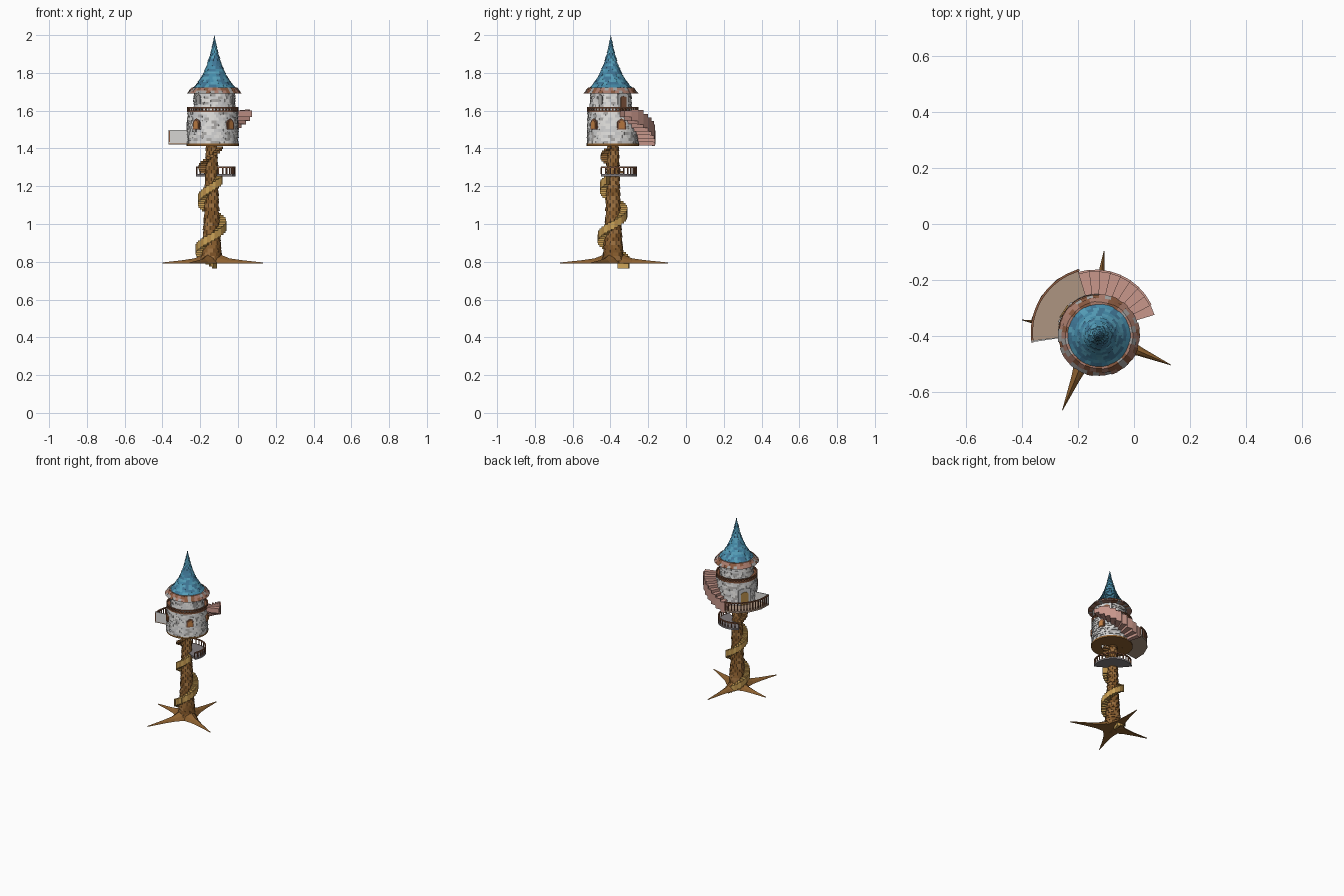
import bpy, bmesh, math, random
from math import sin, cos, radians as rad

if "Cube" in bpy.data.objects:
    bpy.data.objects.remove(bpy.data.objects["Cube"])
random.seed(4)

TRUNK, BODY, TOP = (-0.14, -0.386), (-0.134, -0.388), (-0.125, -0.398)
mats = {}
COL = dict(stone=(.55, .55, .55), pale=(.72, .71, .69), dark=(.38, .37, .36), bark=(.27, .12, .03),
           bark2=(.2, .085, .02), bark3=(.33, .16, .05), oak=(.62, .38, .1), oak2=(.5, .28, .07),
           brown=(.25, .1, .05), floor=(.42, .3, .22), red=(.58, .31, .26), blue=(.06, .26, .4),
           blue2=(.09, .34, .48), blue3=(.05, .18, .3), glow=(.55, .22, .06), eave=(.4, .2, .15),
           slate=(.22, .2, .21))


def mat(k):
    if k not in mats:
        mats[k] = bpy.data.materials.new(k)
        mats[k].diffuse_color = (*COL[k], 1)
    return mats[k]


def finish(bm, name, cols):
    bmesh.ops.recalc_face_normals(bm, faces=bm.faces)
    me = bpy.data.meshes.new(name)
    bm.to_mesh(me)
    bm.free()
    for c in cols:
        me.materials.append(mat(c))
    ob = bpy.data.objects.new(name, me)
    bpy.context.collection.objects.link(ob)
    return ob


def wedge(bm, c, a0, a1, bot, top, z0, z1, mi=0, segs=1):
    """Curved block: degrees a0..a1, (inner, outer) radii at bottom and top."""
    rings = []
    for i in range(segs + 1):
        a = rad(a0 + (a1 - a0) * i / segs)
        rings.append([bm.verts.new((c[0] + r * cos(a), c[1] + r * sin(a), z))
                      for r, z in ((bot[0], z0), (bot[1], z0), (top[1], z1), (top[0], z1))])
    fs = [bm.faces.new(rings[0]), bm.faces.new(rings[-1][::-1])]
    for p, q in zip(rings, rings[1:]):
        fs += [bm.faces.new((p[k], p[(k + 1) % 4], q[(k + 1) % 4], q[k])) for k in range(4)]
    for f in fs:
        f.material_index = mi


def sector(name, c, a0, a1, r0, r1, z0, z1, col, segs=16):
    bm = bmesh.new()
    wedge(bm, c, a0, a1, (r0, r1), (r0, r1), z0, z1, 0, segs)
    return finish(bm, name, [col])


def interp(prof, z):
    for (r0, z0), (r1, z1) in zip(prof, prof[1:]):
        if z <= z1:
            return r0 + (r1 - r0) * (z - z0) / (z1 - z0)
    return prof[-1][0]


def courses(name, c, prof, rows, n, thick, cols, lip=0.0, jitter=.003, holes=()):
    """Rows of staggered blocks following a (radius, z) profile."""
    bm = bmesh.new()
    za, zb = prof[0][1], prof[-1][1]
    for j in range(rows):
        z0, z1 = za + (zb - za) * j / rows, za + (zb - za) * (j + 1) / rows
        rb, rt = interp(prof, z0), interp(prof, z1)
        m = max(8, int(n * rb / prof[0][0]))
        for i in range(m):
            a0 = 360 / m * (i + .5 * (j % 2))
            mid = a0 + 180 / m
            if any(abs((mid - a + 180) % 360 - 180) < w and lo < (z0 + z1) / 2 < hi for a, w, lo, hi in holes):
                continue
            k = random.uniform(-jitter, jitter)
            wedge(bm, c, a0, a0 + 360 / m, (max(rb - thick, 0), rb + lip + k),
                  (max(rt - thick, 0), rt + k), z0, z1, random.randrange(len(cols)))
    return finish(bm, name, cols)


def stairs(name, c, a0, a1, z0, z1, n, r0, r1a, r1b, h, cols):
    bm = bmesh.new()
    for i in range(n):
        t = (i + 1) / n
        ro = r1a + (r1b - r1a) * t
        z = z0 + (z1 - z0) * t
        s = (a1 - a0) / n
        wedge(bm, c, a0 + s * i, a0 + s * (i + 1), (r0, ro), (r0, ro), z - h, z, i % len(cols))
    return finish(bm, name, cols)


def railing(name, c, a0, a1, r, z, h, n, col, rail=.008):
    bm = bmesh.new()
    wedge(bm, c, a0, a1, (r - .005, r + .003), (r - .005, r + .003), z + h - rail, z + h, 0, 24)
    d = rad(1) * r
    for i in range(n + 1):
        a = a0 + (a1 - a0) * i / n
        w = math.degrees(.003 / r)
        wedge(bm, c, a - w, a + w, (r - .004, r + .002), (r - .004, r + .002), z, z + h - rail / 2)
    return finish(bm, name, [col])


def arch(name, c, ang, r, w, h, z, depth, col, point=.25):
    """Upright pointed panel facing outward at the given angle."""
    bm = bmesh.new()
    a = rad(ang)
    prof = [(-w / 2, 0), (w / 2, 0), (w / 2, h * (1 - point)), (w * .3, h * (1 - point * .35)), (0, h),
            (-w * .3, h * (1 - point * .35)), (-w / 2, h * (1 - point))]
    sides = [[bm.verts.new((c[0] + q * cos(a) - u * sin(a), c[1] + q * sin(a) + u * cos(a), z + v))
              for u, v in prof] for q in (r - depth, r)]
    bm.faces.new(sides[0])
    bm.faces.new(sides[1])
    for k in range(7):
        m = (k + 1) % 7
        bm.faces.new((sides[0][k], sides[0][m], sides[1][m], sides[1][k]))
    return finish(bm, name, [col])


# Trunk with bark blocks
trunk = [(.064, .79), (.054, .83), (.049, .9), (.042, 1.0), (.036, 1.2), (.029, 1.425)]
courses("trunk", TRUNK, trunk, 32, 14, .08, ["bark", "bark2", "bark3"], .002, .002)

# Four pointed roots
for i, (tx, ty) in enumerate([(-.107, -.096), (.132, -.504), (-.256, -.666), (-.4, -.343)]):
    bm = bmesh.new()
    dx, dy = tx - TRUNK[0], ty - TRUNK[1]
    L = math.hypot(dx, dy)
    dx, dy = dx / L, dy / L
    rings = []
    for t, w, h in ((.0, .06, .065), (.2, .048, .045), (.35, .03, .028), (.6, .016, .018), (1, .001, .006)):
        x, y = TRUNK[0] + dx * L * t, TRUNK[1] + dy * L * t
        rings.append([bm.verts.new((x - dy * w * u, y + dx * w * u, .79 + h * v))
                      for u, v in ((-1, 0), (-.6, .6), (0, 1), (.6, .6), (1, 0))])
    for p, q in zip(rings, rings[1:]):
        for k in range(5):
            m = (k + 1) % 5
            bm.faces.new((p[k], p[m], q[m], q[k]))
    bm.faces.new(rings[0])
    bm.faces.new(rings[-1])
    finish(bm, f"root_{i}", ["bark"])

# Spiral stairs around the trunk, then thin treads up to the house
stairs("spiral_stairs", TRUNK, 70, 690, .80, 1.255, 44, .025, .088, .068, .045, ["oak", "oak2"])
stairs("upper_treads", TRUNK, 130, 345, 1.27, 1.41, 13, .02, .072, .064, .014, ["bark3", "bark"])

# Half-round landing
sector("landing_floor", TRUNK, -30, 130, .02, .128, 1.252, 1.264, "slate", 14)
railing("landing_railing", TRUNK, -30, 130, .124, 1.264, .04, 14, "brown")

# Round house: floor with stair opening, stone walls, upper ring
sector("house_floor", BODY, 0, 360, .07, .138, 1.414, 1.426, "bark", 40)
sector("house_floor_inner", BODY, -20, 200, .02, .07, 1.414, 1.426, "bark", 20)
greys = ["stone", "pale", "dark", "stone", "pale"]
courses("lower_wall", BODY, [(.135, 1.425), (.132, 1.595)], 11, 34, .018, greys, .002, .003,
        [(147, 15, 1.42, 1.54)])
sector("upper_floor", BODY, 0, 360, .0, .137, 1.592, 1.602, "brown", 40)
railing("upper_ring_railing", BODY, 0, 360, .134, 1.602, .017, 44, "brown", .007)
courses("upper_wall", TOP, [(.11, 1.602), (.108, 1.705)], 7, 28, .016, greys, .002, .003,
        [(38, 17, 1.6, 1.69)])

# Windows and doors
for i, a in enumerate((231, 313, 20)):
    arch(f"window_frame_{i}", BODY, a, .139, .046, .058, 1.5, .02, "brown", .35)
    arch(f"window_pane_{i}", BODY, a, .142, .03, .042, 1.506, .02, "glow", .35)
for i, a in enumerate((222, 330)):
    arch(f"upper_window_{i}", TOP, a, .115, .026, .05, 1.635, .014, "dark", .2)
arch("lower_door_frame", BODY, 147, .137, .085, .125, 1.425, .02, "stone", .08)
arch("lower_door", BODY, 147, .141, .052, .1, 1.426, .02, "oak2", .15)
arch("upper_door_frame", TOP, 38, .108, .07, .09, 1.602, .02, "stone", .05)
arch("upper_door", TOP, 38, .111, .04, .075, 1.602, .02, "brown", .1)

# Balcony outside the lower door
sector("balcony_floor", BODY, 106, 188, .12, .237, 1.422, 1.434, "floor", 4)
railing("balcony_railing", BODY, 106, 188, .232, 1.434, .062, 16, "brown")
sector("balcony_end_panel", BODY, 187, 188.5, .13, .236, 1.43, 1.498, "pale", 1)

# Outside curved stairs up to the upper ring
stairs("outer_stairs", BODY, 107, 17, 1.43, 1.6, 9, .125, .224, .217, .034, ["red"])
bm = bmesh.new()
for i in range(9):
    z = 1.43 + .17 * (i + 1) / 9
    r = .224 - .007 * (i + 1) / 9
    if i < 8:
        top = min(z + .04, 1.605)
        wedge(bm, BODY, 107 - 10 * i, 97 - 10 * i, (r - .005, r + .003), (r - .005, r + .003), z - .036, top)
finish(bm, "outer_stair_side", ["red"])

# Roof: striped eave tiles, flared blue tiles and a spire
courses("eave_tiles", TOP, [(.143, 1.69), (.12, 1.722)], 2, 40, .035, ["eave", "brown", "eave", "dark"], .003, .002)
roof = [(.122, 1.71), (.098, 1.735), (.08, 1.76), (.056, 1.8), (.036, 1.85), (.021, 1.9), (.009, 1.95), (.004, 1.975)]
courses("roof_tiles", TOP, roof, 19, 36, .05, ["blue", "blue2", "blue3"], .003, .0012)
bpy.ops.mesh.primitive_cone_add(vertices=12, radius1=.012, radius2=.0005, depth=.065,
                                location=(TOP[0], TOP[1], 1.9675))
bpy.context.object.name = "spire_tip"
bpy.context.object.data.materials.append(mat("blue3"))

for m in bpy.data.materials:
    if m.users and not m.is_grease_pencil:
        m.use_nodes = True
        m.node_tree.nodes["Principled BSDF"].inputs["Base Color"].default_value = m.diffuse_color
